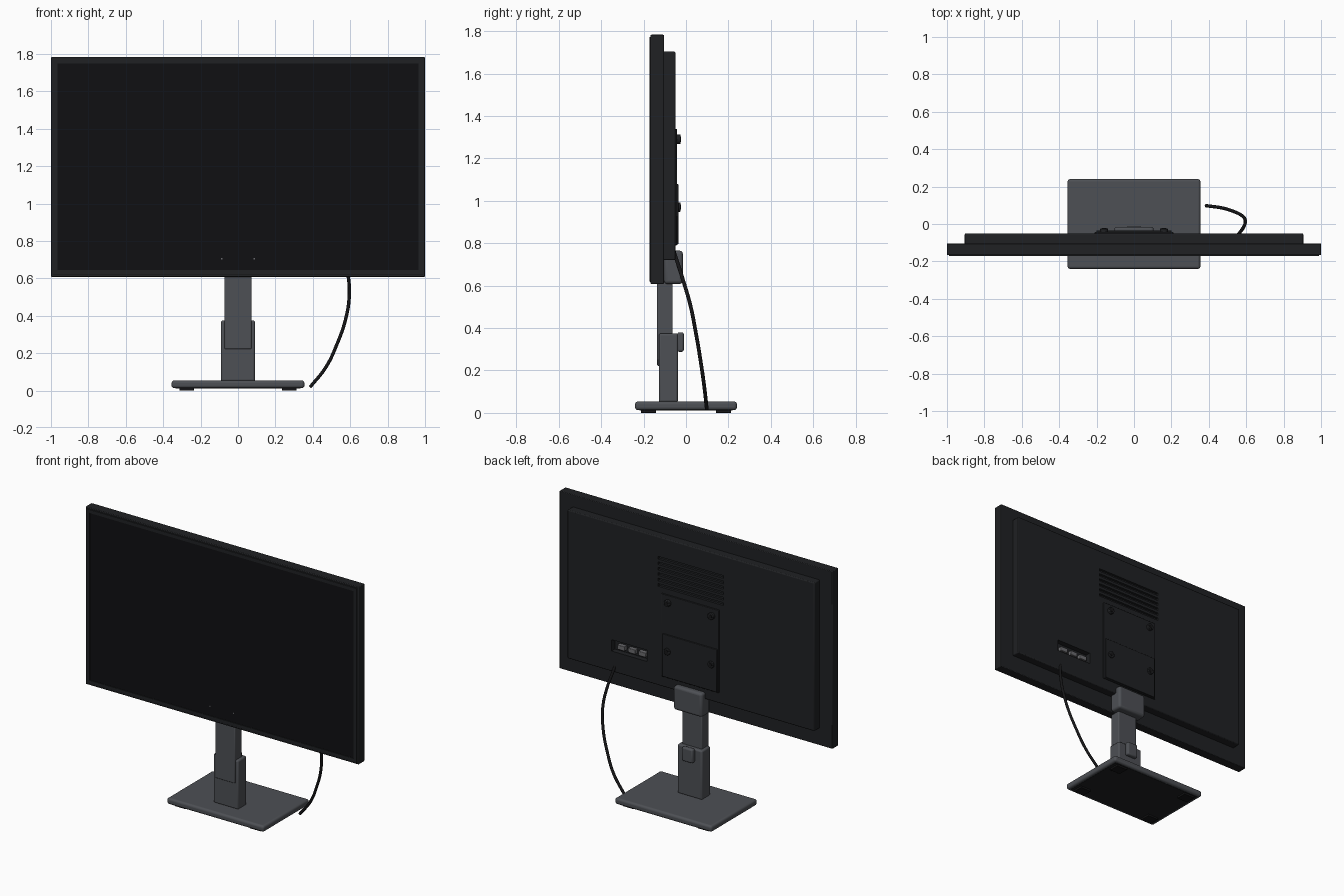
import bpy, math

if "Cube" in bpy.data.objects:
    bpy.data.objects.remove(bpy.data.objects["Cube"])


def material(name, rgb):
    m = bpy.data.materials.new(name)
    m.diffuse_color = (*rgb, 1)
    m.use_nodes = True
    m.node_tree.nodes["Principled BSDF"].inputs["Base Color"].default_value = m.diffuse_color
    return m


BODY = material("dark plastic", (0.014, 0.015, 0.017))
SCREEN = material("screen glass", (0.005, 0.005, 0.006))
STAND = material("stand grey", (0.075, 0.08, 0.09))
RUBBER = material("rubber", (0.008, 0.008, 0.009))
METAL = material("port metal", (0.15, 0.15, 0.16))


def finish(ob, name, mat, bevel=0, segments=2):
    ob.name = name
    ob.data.materials.append(mat)
    if bevel:
        b = ob.modifiers.new("Bevel", "BEVEL")
        b.width, b.segments, b.limit_method = bevel, segments, "ANGLE"
        bpy.ops.object.shade_smooth_by_angle(angle=math.radians(35))
    return ob


def box(name, x, y, z, mat, bevel=0, segments=2):
    """Box from (min, max) ranges on each axis."""
    bpy.ops.mesh.primitive_cube_add(size=1, location=[sum(r) / 2 for r in (x, y, z)])
    ob = bpy.context.object
    ob.scale = [r[1] - r[0] for r in (x, y, z)]
    bpy.ops.object.transform_apply(location=False, rotation=False, scale=True)
    return finish(ob, name, mat, bevel, segments)


def disc(name, loc, r, depth, mat, bevel=0):
    """Cylinder lying along y."""
    bpy.ops.mesh.primitive_cylinder_add(vertices=24, radius=r, depth=depth, location=loc,
                                        rotation=(math.pi / 2, 0, 0))
    return finish(bpy.context.object, name, mat, bevel)


def cut(ob, cutter):
    m = ob.modifiers.new("Cut", "BOOLEAN")
    m.operation, m.object, m.solver = "DIFFERENCE", cutter, "EXACT"
    cutter.hide_render = True
    cutter.hide_set(True)


# Display: shell with recessed front, and the glass panel
shell = box("screen_shell", (-1, 1), (-0.167, -0.104), (0.608, 1.783), BODY, 0.004)
frame = box("front_bezel", (-0.99, 0.99), (-0.172, -0.16), (0.618, 1.773), BODY, 0.002)
opening = box("bezel_cutter", (-0.968, 0.968), (-0.2, -0.168), (0.643, 1.75), BODY)
cut(frame, opening)
box("screen_panel", (-0.966, 0.966), (-0.1685, -0.1665), (0.645, 1.748), SCREEN)
for sx in (-1, 1):
    box("status_light", (sx * 0.086 - 0.004, sx * 0.086 + 0.004), (-0.170, -0.168),
        (0.701, 0.709), METAL)

# Rear housing with vent slots and port recess
housing = box("rear_housing", (-0.905, 0.905), (-0.11, -0.05), (0.72, 1.703), BODY, 0.006)
for i in range(6):
    z = 1.375 + i * 0.036
    cut(housing, box("vent_cutter", (-0.24, 0.24), (-0.066, -0.03), (z, z + 0.018), RUBBER))
cut(housing, box("port_cutter", (0.32, 0.58), (-0.085, -0.03), (0.855, 0.93), RUBBER))
for x in (0.365, 0.44, 0.52):
    box("port_connector", (x - 0.027, x + 0.027), (-0.09, -0.06), (0.872, 0.902), METAL, 0.003)

# Mounting plate, lower cover and four screws
box("mount_plate", (-0.21, 0.21), (-0.055, -0.042), (0.79, 1.338), BODY, 0.003)
box("lower_cover", (-0.2, 0.2), (-0.05, -0.035), (0.795, 1.078), BODY, 0.003)
for x in (-0.16, 0.16):
    for z in (0.97, 1.29):
        disc("mount_screw", (x, -0.035, z), 0.022, 0.02, BODY, 0.003)
        disc("screw_head", (x, -0.0265, z), 0.012, 0.008, RUBBER)

# Stand: tilt block, sliding upper column, sleeve and cable clip
box("tilt_block", (-0.105, 0.105), (-0.103, -0.015), (0.608, 0.765), STAND, 0.015, 3)
box("upper_column", (-0.072, 0.072), (-0.136, -0.063), (0.222, 0.67), STAND, 0.005)
box("column_sleeve", (-0.091, 0.091), (-0.128, -0.038), (0.05, 0.375), STAND, 0.01, 3)
box("cable_clip", (-0.04, 0.04), (-0.042, -0.01), (0.288, 0.38), STAND, 0.01, 3)

# Base plate, dark underside and feet
base = box("base_plate", (-0.355, 0.355), (-0.24, 0.24), (0.013, 0.054), STAND, 0.014, 4)
box("base_underside", (-0.335, 0.335), (-0.22, 0.22), (0.0115, 0.02), BODY)
for sx in (-1, 1):
    for sy in (-1, 1):
        x, y = sx * 0.275, sy * 0.177
        box("rubber_foot", (x - 0.039, x + 0.039), (y - 0.036, y + 0.036), (0, 0.016), RUBBER, 0.002)

# Power cable
path = [(0.555, -0.06, 0.77), (0.588, -0.012, 0.62), (0.595, 0.02, 0.51), (0.575, 0.046, 0.38),
        (0.53, 0.068, 0.25), (0.47, 0.086, 0.125), (0.385, 0.098, 0.018)]
curve = bpy.data.curves.new("power_cable", "CURVE")
curve.dimensions = "3D"
curve.bevel_depth, curve.bevel_resolution, curve.use_fill_caps = 0.009, 3, True
spline = curve.splines.new("BEZIER")
spline.bezier_points.add(len(path) - 1)
for p, co in zip(spline.bezier_points, path):
    p.co = co
    p.handle_left_type = p.handle_right_type = "AUTO"
cable = bpy.data.objects.new("power_cable", curve)
bpy.context.collection.objects.link(cable)
curve.materials.append(RUBBER)
